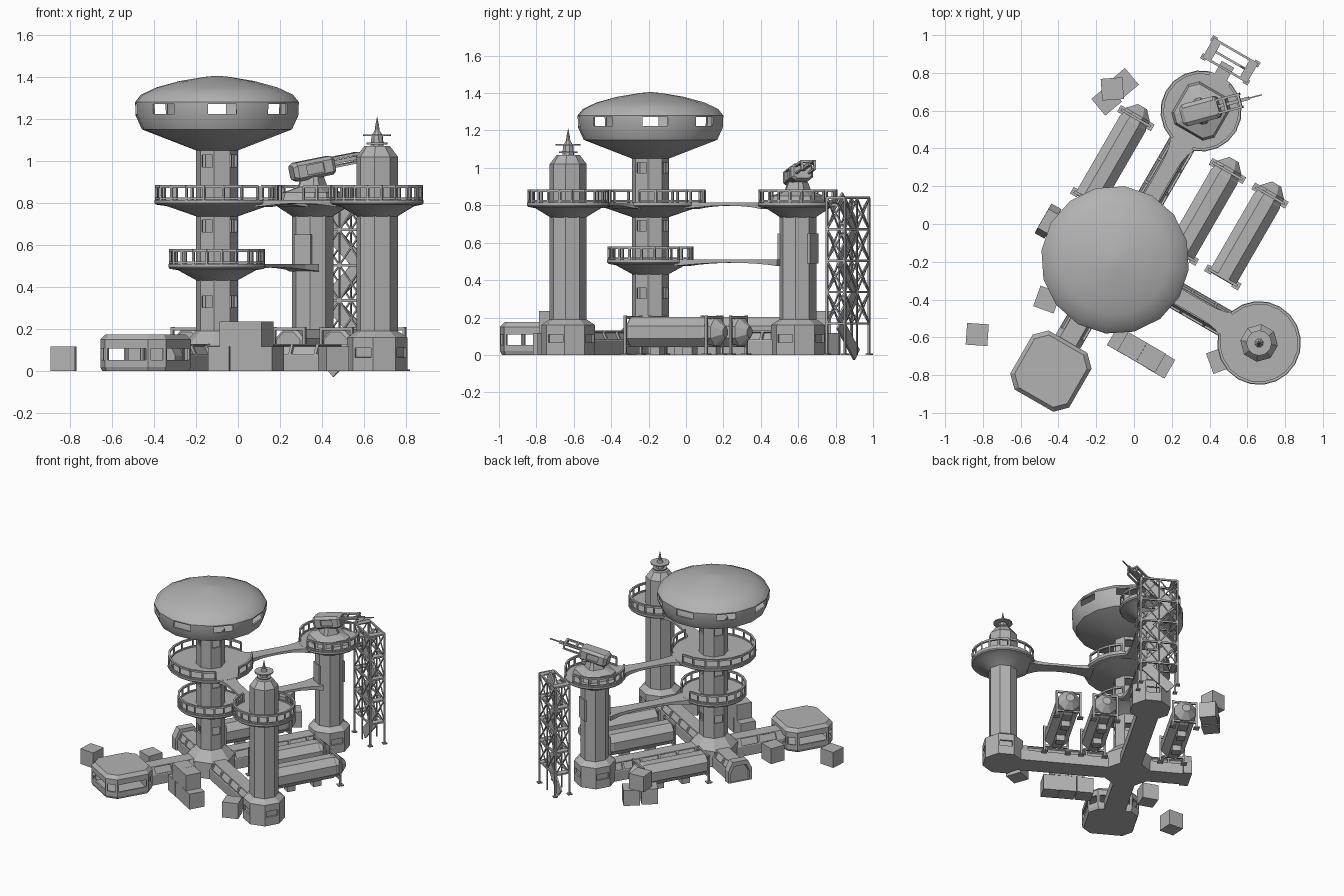
import bpy, bmesh
from math import radians, sin, cos, pi
from mathutils import Matrix, Vector

cube = bpy.data.objects.get("Cube")
if cube:
    bpy.data.objects.remove(cube, do_unlink=True)

grey = bpy.data.materials.new("plain grey")
grey.use_nodes = True
grey.diffuse_color = (0.45, 0.45, 0.45, 1)
grey.node_tree.nodes["Principled BSDF"].inputs["Base Color"].default_value = grey.diffuse_color


def turn(deg):
    return Matrix.Rotation(radians(deg), 4, 'Z')


def move(x, y, z=0):
    return Matrix.Translation((x, y, z))


# The base is a cross of corridors turned by 30 degrees
BASE = move(-0.1, -0.19) @ turn(-30)
RIGHT, BACK, POD = (0.88, 0), (0, 0.91), (0, -0.68)


def finish(name, bm, matrix, smooth=False):
    me = bpy.data.meshes.new(name)
    bm.to_mesh(me)
    bm.free()
    me.materials.append(grey)
    if smooth:
        me.shade_smooth()
        me.set_sharp_from_angle(angle=radians(27))
    ob = bpy.data.objects.new(name, me)
    ob.matrix_world = matrix
    bpy.context.collection.objects.link(ob)
    return ob


def loft(name, rings, matrix, window=None, inset=0.012, through=True, smooth=False):
    """Skin closed rings of points; window(ring, side) picks faces to open."""
    bm = bmesh.new()
    vs = [[bm.verts.new(p) for p in ring] for ring in rings]
    n, picked = len(vs[0]), []
    for j in range(len(vs) - 1):
        for i in range(n):
            k = (i + 1) % n
            f = bm.faces.new((vs[j][i], vs[j][k], vs[j + 1][k], vs[j + 1][i]))
            if window and window(j, i):
                picked.append(f)
    bm.faces.new(vs[0][::-1])
    bm.faces.new(vs[-1])
    bmesh.ops.recalc_face_normals(bm, faces=bm.faces)
    if picked:
        bmesh.ops.inset_individual(bm, faces=picked, thickness=inset)
        bmesh.ops.inset_individual(bm, faces=picked, thickness=0.0005, depth=-0.012)
        if through:
            bmesh.ops.delete(bm, geom=picked, context='FACES')
    return finish(name, bm, matrix, smooth)


def ngon(n, start=0.0):
    return [(cos(2 * pi * (i + start) / n), sin(2 * pi * (i + start) / n)) for i in range(n)]


def stack(name, outline, profile, at, **kw):
    rings = [[(x * r, y * r, z) for x, y in outline] for r, z in profile]
    return loft(name, rings, BASE @ move(*at), **kw)


def beam(bm, p, q, w, h=None):
    p, q = Vector(p), Vector(q)
    d = q - p
    m = Matrix.Translation((p + q) / 2) @ d.to_track_quat('Z', 'Y').to_matrix().to_4x4()
    bmesh.ops.create_cube(bm, size=1, matrix=m @ Matrix.Diagonal((w, h or w, d.length, 1)))


def box(name, size, matrix):
    bm = bmesh.new()
    bmesh.ops.create_cube(bm, size=1, matrix=Matrix.Diagonal((*size, 1)))
    return finish(name, bm, matrix)


OCT = ngon(8, 0.5)
CHAMFER = [(1, .66), (.66, 1), (-.66, 1), (-1, .66), (-1, -.66), (-.66, -1), (.66, -1), (1, -.66)]
HUB = (0, 0)

# Central column with windows on its four axis faces
levels = [0.33, 0.69, 1.0]
column = [(0.17, 0), (0.17, 0.12), (0.1, 0.19)]
for z in levels:
    column += [(0.1, z - 0.037), (0.1, z + 0.037)]
stack("central_column", OCT, column + [(0.1, 1.08)], HUB,
      window=lambda j, i: j in (3, 5, 7) and i % 2 == 1)

# Saucer with a ring of eight open windows
stack("saucer", ngon(16),
      [(.1, 1.05), (.36, 1.15), (.39, 1.215), (.393, 1.28), (.365, 1.315),
       (.29, 1.35), (.18, 1.38), (.06, 1.4), (.01, 1.405)], HUB,
      window=lambda j, i: j == 2 and i % 2 == 1, smooth=True)


def platform(name, at, r, z, gaps):
    """Round deck on a cone, with a railing that opens at the given angles."""
    stack(name + "_deck", ngon(20),
          [(.095, z - .075), (r * .8, z - .025), (r * .97, z - .018), (r, z - .01), (r, z + .005), (.095, z + .005)],
          at, smooth=True)
    bm, n, rr = bmesh.new(), 20, r - 0.01

    def clear(a):
        return all(abs((a - g + 180) % 360 - 180) * pi / 180 * r > 0.065 for g in gaps)

    def point(a, h):
        return (rr * cos(radians(a)), rr * sin(radians(a)), z + h)
    for i in range(n):
        a, b = 360 * i / n, 360 * (i + 1) / n
        if clear(a):
            beam(bm, point(a, 0), point(a, .07), .011)
        if clear(a) and clear(b):
            beam(bm, point(a, .068), point(b, .068), .014)
            beam(bm, point(a, .012), point(b, .012), .01)
    finish(name + "_railing", bm, BASE @ move(*at))


platform("upper", HUB, 0.30, 0.81, [0, 90])
platform("lower", HUB, 0.233, 0.505, [90])
platform("right_tower", RIGHT, 0.222, 0.81, [180])
platform("back_tower", BACK, 0.215, 0.81, [270, 90])


# Arched footbridges, flared at the ends
def bridge(name, angle, start, end, z):
    rings = []
    for i in range(9):
        t = i / 4 - 1
        x, w = start + (end - start) * i / 8, 0.042 + 0.04 * t ** 4
        top, low = z + 0.004, z - 0.012 - 0.018 * t * t
        rings.append([(x, -w, low), (x, w, low), (x, w, top), (x, -w, top)])
    loft(name, rings, BASE @ turn(angle))


bridge("upper_bridge_right", 0, 0.25, 0.7, 0.81)
bridge("upper_bridge_back", 90, 0.25, 0.73, 0.81)
bridge("lower_bridge_back", 90, 0.19, 0.83, 0.505)

# Outer towers on wide windowed bases
base = [(.145, 0), (.145, .055), (.145, .12), (.145, .16), (.1, .19)]


def base_window(j, i):
    return j == 1 and i % 2 == 1


stack("right_tower", OCT, base + [(.1, 1.02), (.062, 1.07), (.05, 1.07)], RIGHT, window=base_window, inset=.015, through=False)
stack("back_tower", OCT, base + [(.1, .85)], BACK, window=base_window, inset=.015, through=False)
box("tower_doorway", (.09, .2, .16), BASE @ move(*BACK, .57))

# Antenna with two rings
stack("antenna_spire", ngon(8), [(.032, 1.07), (.028, 1.12), (.012, 1.145), (.009, 1.17), (.001, 1.21)], RIGHT)
for name, r, z in (("lower_antenna_ring", .05, 1.083), ("upper_antenna_ring", .067, 1.123)):
    stack(name, ngon(12), [(r, z - .004), (r, z + .004)], RIGHT)

# Corner pod
stack("corner_pod", CHAMFER, [(.172, 0), (.18, .02), (.18, .04), (.18, .122), (.18, .15), (.16, .175)], POD,
      window=lambda j, i: j == 2, inset=.019)

# Corridors with recessed side panels
SECTION = [(-.075, 0), (-.075, .075), (-.048, .13), (.048, .13), (.075, .075), (.075, 0)]


def corridor(name, angle, stops, scales=None):
    scales = scales or [1] * len(stops)
    rings = [[(d, y * s, z * s) for y, z in SECTION] for d, s in zip(stops, scales)]
    return loft(name, rings, BASE @ turn(angle), through=False, inset=.01,
                window=lambda j, i: i in (1, 3) and stops[j + 1] - stops[j] > .07)


corridor("corridor_right", 0, [.12, .16, .3, .44, .58, .72, .78])
corridor("corridor_back", 90, [.12, .16, .3, .44, .58, .72, .8])
corridor("corridor_front", 270, [.12, .18, .32, .46, .53])
corridor("corridor_left", 180, [.12, .16, .28, .38, .381, .44, .441, .425], [1, 1, 1, 1, 1.2, 1.2, .95, .9])

# Storage tanks lying on leg frames
for name, x in (("tank_left", -.28), ("tank_middle", .28), ("tank_right", .54)):
    rings = [[(u * r, y, .122 + v * r) for u, v in OCT]
             for y, r in ((-.28, .07), (-.265, .086), (.2, .086), (.21, .08), (.25, .08), (.3, .03))]
    loft(name, rings, BASE @ move(x, .475))
    bm = bmesh.new()
    for y in (-.27, .23):
        for s in (-.083, .083):
            beam(bm, (s, y, 0), (s, y, .21), .014)
            beam(bm, (s, y, 0), (s, y, .008), .04)
        for z in (.05, .2):
            beam(bm, (-.083, y, z), (.083, y, z), .014)
    for y in (-.12, .08):
        beam(bm, (0, y, 0), (0, y, .06), .06)
    finish(name + "_frame", bm, BASE @ move(x, .475))

# Scaffold stair tower
bm = bmesh.new()
A, B, STEP = .13, .055, .168
for x in (-A, 0, A):
    for y in (-B, B):
        beam(bm, (x, y, 0), (x, y, .84), .012 if x else .007)
for x in (-A, A):
    for y in (-B, B):
        beam(bm, (x, y, 0), (x, y, .008), .03)
for k in range(1, 6):
    z, low = k * STEP, (k - 1) * STEP
    s = 1 if k % 2 else -1
    for y in (-B, B):
        beam(bm, (-A, y, z), (A, y, z), .012)
        if k > 1:
            for x in (-A, 0):
                beam(bm, (x, y, low), (x + A, y, z), .007)
                beam(bm, (x + A, y, low), (x, y, z), .007)
    for x in (-A, A):
        beam(bm, (x, -B, z), (x, B, z), .012)
        if k > 1:
            beam(bm, (x, -B, low), (x, B, z), .007)
            beam(bm, (x, B, low), (x, -B, z), .007)
    beam(bm, (-s * .09, 0, low), (s * .09, 0, z), .012, .075)
    for x in (-.11, .11):
        beam(bm, (x, -B, z), (x, B, z), .045, .008)
finish("stair_scaffold", bm, BASE @ move(0, 1.22))
box("scaffold_gangway", (.075, .13, .016), BASE @ move(0, 1.13, .802))

# Rotating turret on the back tower
stack("turret_pedestal", CHAMFER, [(.13, .815), (.12, .85), (.06, .875), (.045, .925)], BACK)
aim = BASE @ move(*BACK, .963) @ turn(45) @ Matrix.Rotation(radians(-11), 4, 'Y')
rings = [[(x, u * .06 * s, v * .045 * s) for u, v in CHAMFER]
         for x, s in ((-.105, .75), (-.085, 1), (-.05, 1), (.05, 1), (.085, 1), (.1, .8))]
loft("turret_body", rings, aim, window=lambda j, i: j == 2 and i % 4 == 3, inset=.01, through=False)
bm = bmesh.new()
for y in (-.035, .035):
    beam(bm, (.08, y, .03), (.23, y, .03), .013)
    beam(bm, (.08, y, -.01), (.22, y, -.01), .011)
    beam(bm, (.22, y, -.012), (.22, y, .035), .012)
for x in (.14, .22):
    beam(bm, (x, -.04, .03), (x, .04, .03), .014)
beam(bm, (.08, 0, .01), (.27, 0, .01), .018)
beam(bm, (.27, 0, .01), (.34, 0, .01), .007)
finish("turret_barrel", bm, aim)

# Cargo crates: x, y, level, rotation
crates = [(-.83, -.585, 0, -4), (-.065, -.62, 0, -30), (.04, -.68, 0, -30), (.14, -.74, 0, -30),
          (-.01, -.65, 1, -30), (.09, -.708, 1, -30), (-.46, -.4, 0, -20), (.455, -.72, 0, 20),
          (-.145, .655, 0, 40), (-.055, .745, 0, 40), (-.115, .715, 1, 4)]
for x, y, level, deg in crates:
    box("crate", (.115, .115, .118), move(x, y, .059 + .118 * level) @ turn(deg))
